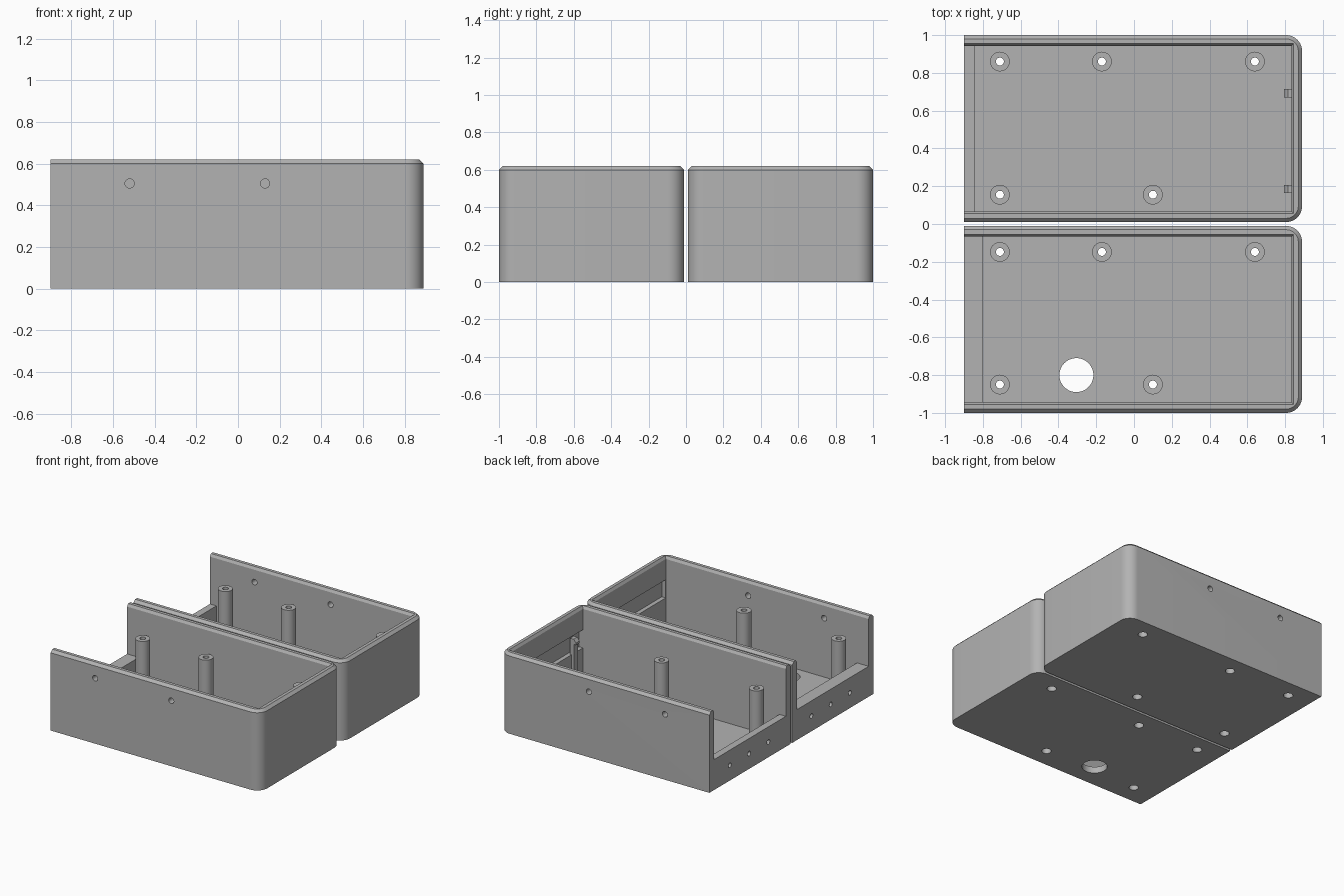
import bpy, bmesh, math

if "Cube" in bpy.data.objects:
    bpy.data.objects.remove(bpy.data.objects["Cube"])

grey = bpy.data.materials.new("plain grey")
grey.diffuse_color = (0.45, 0.45, 0.45, 1)
grey.use_nodes = True
grey.node_tree.nodes["Principled BSDF"].inputs["Base Color"].default_value = grey.diffuse_color

X0, X1, H = -0.90, 0.89, 0.62
WALL, FLOOR, SILL = 0.057, 0.05, 0.235
R = 0.085


def finish(name, bm):
    bmesh.ops.recalc_face_normals(bm, faces=bm.faces)
    me = bpy.data.meshes.new(name)
    bm.to_mesh(me)
    bm.free()
    me.materials.append(grey)
    ob = bpy.data.objects.new(name, me)
    bpy.context.collection.objects.link(ob)
    return ob


def smooth(ob):
    bpy.ops.object.select_all(action='DESELECT')
    ob.select_set(True)
    bpy.context.view_layer.objects.active = ob
    bpy.ops.object.shade_smooth_by_angle(angle=math.radians(30))


def loft(name, rings):
    """Skin a stack of equal-length closed rings and cap both ends."""
    bm = bmesh.new()
    vs = [[bm.verts.new(p) for p in ring] for ring in rings]
    n = len(rings[0])
    for a, b in zip(vs, vs[1:]):
        for i in range(n):
            j = (i + 1) % n
            bm.faces.new((a[i], a[j], b[j], b[i]))
    bm.faces.new(vs[0][::-1])
    bm.faces.new(vs[-1])
    return finish(name, bm)


def rect(x0, x1, y0, y1, z):
    return [(x0, y0, z), (x1, y0, z), (x1, y1, z), (x0, y1, z)]


def box(name, x0, x1, y0, y1, z0, z1):
    return loft(name, [rect(x0, x1, y0, y1, z0), rect(x0, x1, y0, y1, z1)])


def rounded(y0, y1, z, inset):
    """Tray outline: square at the open end, round corners at the closed end."""
    r = R - inset
    pts = [(X0, y0 + inset, z)]
    for cy, start in ((y0 + R, -90), (y1 - R, 0)):
        for k in range(11):
            a = math.radians(start + 9 * k)
            pts.append((X1 - R + r * math.cos(a), cy + r * math.sin(a), z))
    return pts + [(X0, y1 - inset, z)]


def rod(axis, centre, r, a, b, n=32):
    """Round cutter running from a to b along the given axis."""
    rings = []
    for t in (a, b):
        ring = []
        for k in range(n):
            w = 2 * math.pi * k / n
            p = [r * math.cos(w), r * math.sin(w)]
            c = [centre[0] + p[0], centre[1] + p[1]]
            c.insert(axis, t)
            ring.append(tuple(c))
        rings.append(ring)
    return loft("cutter", rings)


def cut(ob, cutter):
    m = ob.modifiers.new("cut", 'BOOLEAN')
    m.operation, m.solver, m.object = 'DIFFERENCE', 'EXACT', cutter
    bpy.context.view_layer.objects.active = ob
    bpy.ops.object.modifier_apply(modifier=m.name)
    bpy.data.objects.remove(cutter)


def cavity(x0, y0, y1, z0):
    """Hollow with a small bevel at the inner rim."""
    rings = []
    for z, i in ((z0, WALL), (H - 0.02, WALL), (H, WALL - 0.012), (H + 0.1, WALL - 0.012)):
        rings.append(rect(x0, X1 - i, y0 + i, y1 - i, z))
    return loft("cutter", rings)


def standoff(name, x, y):
    """Hollow screw post, wider bore at the bottom."""
    prof = [(.052, FLOOR), (.052, .437), (.021, .437), (.021, .15), (.034, .15), (.034, FLOOR)]
    bm = bmesh.new()
    n = 32
    rings = [[bm.verts.new((x + r * math.cos(2 * math.pi * k / n),
                            y + r * math.sin(2 * math.pi * k / n), z)) for k in range(n)]
             for r, z in prof]
    for a, b in zip(rings, rings[1:] + rings[:1]):
        for i in range(n):
            j = (i + 1) % n
            bm.faces.new((a[i], a[j], b[j], b[i]))
    smooth(finish(name, bm))


def tray(name, y0, y1, sill_x, posts, outer_y, sill_holes, floor_hole=None):
    # Shell with bevelled outer rim
    body = loft(name, [rounded(y0, y1, 0, 0), rounded(y0, y1, H - 0.02, 0),
                       rounded(y0, y1, H, 0.02)])
    # Hollow, open end above the sill, recess in the closed end wall
    cut(body, cavity(sill_x, y0, y1, FLOOR))
    cut(body, cavity(X0 - 0.1, y0, y1, SILL))
    cut(body, box("cutter", 0.7, 0.866, y0 + WALL + 0.001, y1 - WALL - 0.001, 0.30, 0.44))
    # Screw holes in the floor, sill and outer side wall
    for x, y in posts:
        cut(body, rod(2, (x, y), 0.034, -0.1, FLOOR + 0.05))
    for y in sill_holes:
        cut(body, rod(0, (y, 0.118), 0.018, X0 - 0.1, sill_x + 0.05, 20))
    for x in (-0.52, 0.13):
        cut(body, rod(1, (x, 0.505), 0.022, outer_y - 0.1, outer_y + 0.1, 24))
    if floor_hole:
        cut(body, rod(2, floor_hole, 0.09, -0.1, 0.15, 48))
    smooth(body)
    for i, (x, y) in enumerate(posts):
        standoff(f"{name}_post_{i + 1}", x, y)


# Back half
tray("back_tray", 0.01, 1.0, -0.845,
     [(-.71, .86), (-.17, .86), (.64, .86), (-.71, .155), (.10, .155)],
     1.0, (.75, .515, .28))

# Front half with the large cable hole
tray("front_tray", -1.0, -0.01, -0.80,
     [(-.71, -.148), (-.17, -.148), (.64, -.148), (-.71, -.85), (.10, -.85)],
     -1.0, (-.245, -.48, -.715), (-.305, -.80))

# Snap clips on the closed end of the back half
for i, y in enumerate((0.185, 0.692)):
    box(f"clip_stem_{i + 1}", 0.81, 0.845, y - 0.022, y + 0.022, FLOOR, 0.385)
    loft(f"clip_head_{i + 1}", [rect(0.795, 0.845, y - 0.022, y + 0.022, 0.385),
                                rect(0.795, 0.845, y - 0.022, y + 0.022, 0.40),
                                rect(0.815, 0.845, y - 0.022, y + 0.022, 0.425)])
